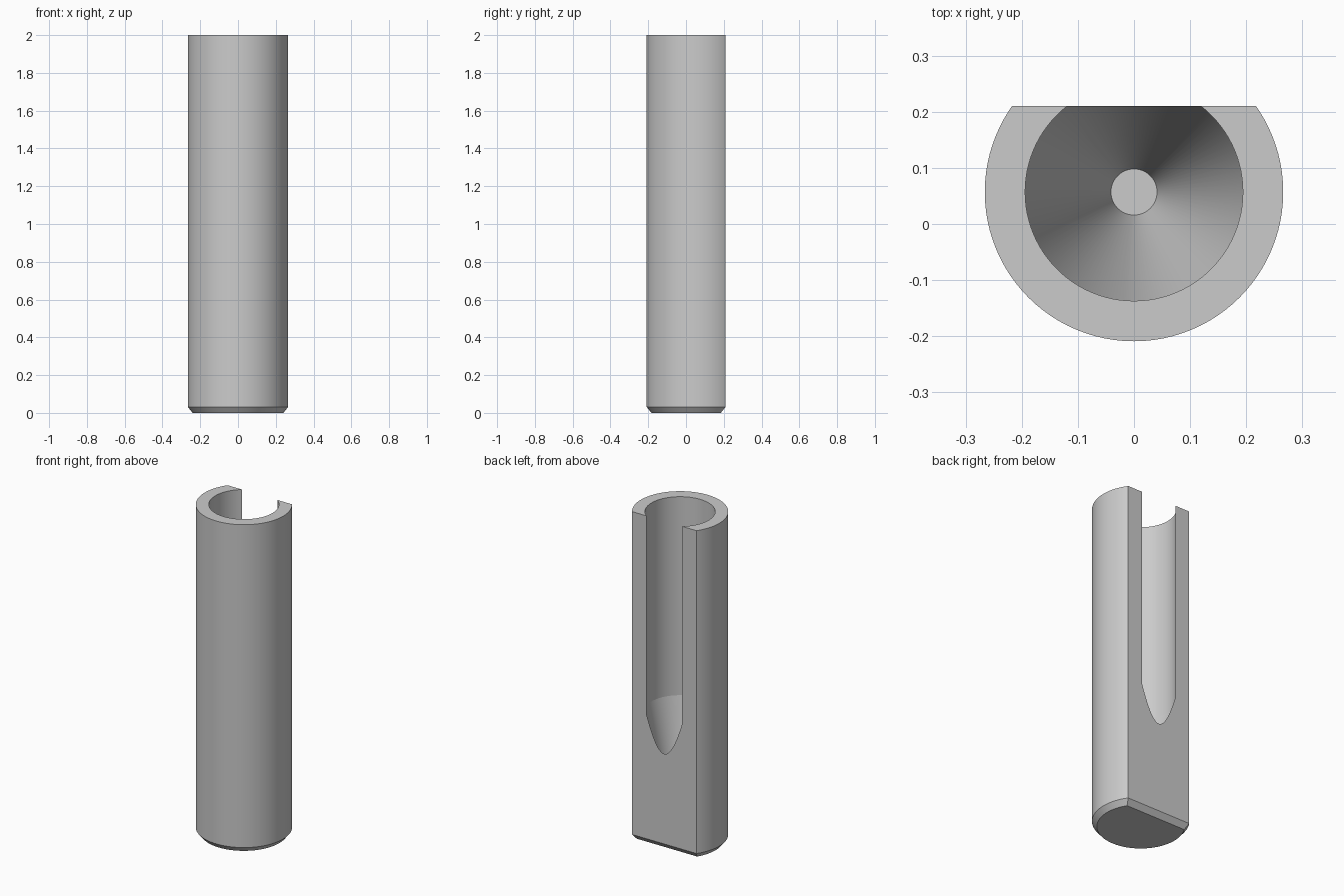
import bpy, bmesh
from math import cos, sin, tau
from mathutils import Vector

cube = bpy.data.objects.get("Cube")
if cube:
    bpy.data.objects.remove(cube)

SIDES = 96
AXIS_Y = 0.057
FLAT_Y = 0.21
OUTER, BORE, TIP = 0.266, 0.194, 0.041
CHAMFER_IN, CHAMFER_UP = 0.026, 0.032
TOP, BORE_END, TIP_Z = 2.0, 0.79, 0.01

grey = bpy.data.materials.new("plain grey")
grey.use_nodes = True
colour = (0.6, 0.6, 0.6, 1)
grey.diffuse_color = colour
grey.node_tree.nodes["Principled BSDF"].inputs["Base Color"].default_value = colour

bm = bmesh.new()

# Turned sleeve: chamfered foot, outer wall, rim, bore and tapered bore end
profile = [(OUTER - CHAMFER_IN, 0), (OUTER, CHAMFER_UP), (OUTER, TOP),
           (BORE, TOP), (BORE, BORE_END), (TIP, TIP_Z)]
rings = []
for r, z in profile:
    rings.append([bm.verts.new((r * cos(tau * i / SIDES),
                                AXIS_Y + r * sin(tau * i / SIDES), z))
                  for i in range(SIDES)])
for low, high in zip(rings, rings[1:]):
    for i in range(SIDES):
        j = (i + 1) % SIDES
        bm.faces.new((low[i], low[j], high[j], high[i]))
bm.faces.new(rings[0][::-1])
bm.faces.new(rings[-1])


def slice_off(point, normal):
    """Cut away everything beyond a plane and close the cut."""
    cut = bmesh.ops.bisect_plane(
        bm, geom=bm.verts[:] + bm.edges[:] + bm.faces[:], dist=1e-6,
        plane_co=point, plane_no=normal, clear_outer=True)["geom_cut"]
    edges = [e for e in cut if isinstance(e, bmesh.types.BMEdge) and e.is_boundary]
    bmesh.ops.edgeloop_fill(bm, edges=edges)


# Chamfer under the flat, then the flat itself, which opens the bore
slice_off(Vector((0, FLAT_Y, CHAMFER_UP)), Vector((0, CHAMFER_UP, -CHAMFER_IN)))
slice_off(Vector((0, FLAT_Y, 0)), Vector((0, 1, 0)))
bmesh.ops.recalc_face_normals(bm, faces=bm.faces[:])

mesh = bpy.data.meshes.new("slotted_sleeve")
bm.to_mesh(mesh)
bm.free()
mesh.materials.append(grey)
sleeve = bpy.data.objects.new("slotted_sleeve", mesh)
bpy.context.collection.objects.link(sleeve)

bpy.context.view_layer.objects.active = sleeve
sleeve.select_set(True)
bpy.ops.object.shade_smooth_by_angle(angle=0.15)
